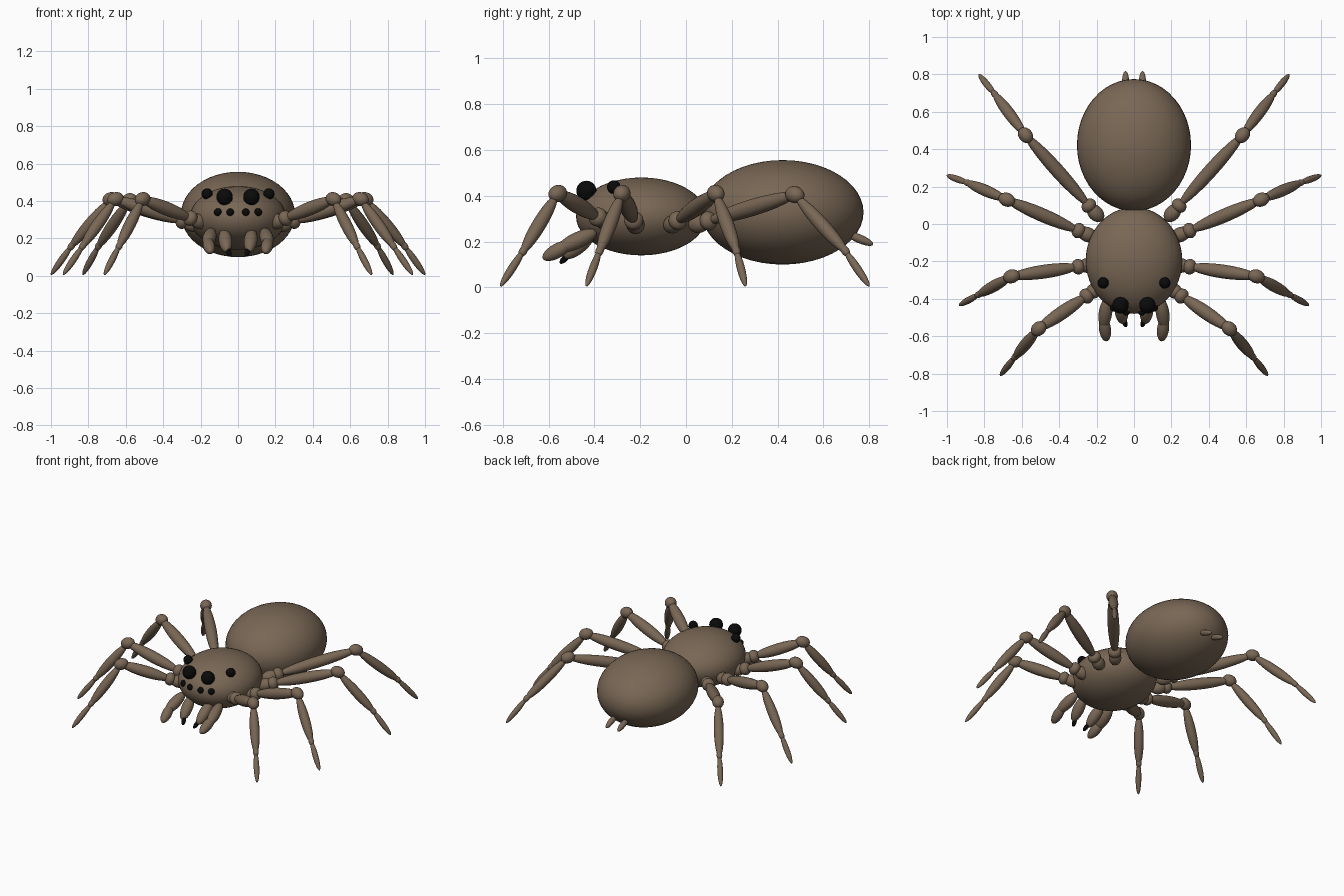
import bpy
from mathutils import Vector

cube = bpy.data.objects.get("Cube")
if cube:
    bpy.data.objects.remove(cube, do_unlink=True)


def material(name, color):
    m = bpy.data.materials.new(name)
    m.use_nodes = True
    m.diffuse_color = (*color, 1)
    bsdf = m.node_tree.nodes["Principled BSDF"]
    bsdf.inputs["Base Color"].default_value = (*color, 1)
    bsdf.inputs["Roughness"].default_value = 0.7
    return m


BROWN = material("brown", (0.19, 0.135, 0.09))
BLACK = material("black", (0.003, 0.003, 0.003))


def ellipsoid(name, center, radii, mat=BROWN, axis=None, segments=24):
    """Smooth ellipsoid, its local z optionally turned along an axis."""
    bpy.ops.mesh.primitive_uv_sphere_add(segments=segments, ring_count=segments // 2,
                                         radius=1, location=center)
    ob = bpy.context.object
    ob.name = name
    ob.scale = radii
    if axis is not None:
        ob.rotation_euler = axis.to_track_quat("Z", "Y").to_euler()
    ob.data.materials.append(mat)
    bpy.ops.object.shade_smooth()
    return ob


def spindle(name, start, end, r, mat=BROWN):
    """Long ellipsoid reaching from start to end."""
    a, b = Vector(start), Vector(end)
    return ellipsoid(name, (a + b) / 2, (r, r, (b - a).length / 2), mat, b - a)


# Body
ellipsoid("abdomen", (0, 0.422, 0.328), (0.305, 0.353, 0.228), segments=48)
ellipsoid("head_thorax", (0, -0.195, 0.31), (0.258, 0.285, 0.17), segments=48)

# Leg joints on the left side: hip, knee, ankle, foot tip
LEGS = {
    "front": ((0.235, -0.372, 0.30), (0.51, -0.56, 0.41), (0.635, -0.71, 0.16), (0.715, -0.81, 0.005)),
    "second": ((0.275, -0.225, 0.285), (0.655, -0.28, 0.41), (0.83, -0.377, 0.16), (0.935, -0.435, 0.005)),
    "third": ((0.275, -0.045, 0.285), (0.68, 0.13, 0.41), (0.89, 0.22, 0.16), (1.0, 0.26, 0.005)),
    "rear": ((0.225, 0.08, 0.285), (0.58, 0.475, 0.405), (0.745, 0.695, 0.16), (0.83, 0.80, 0.005)),
}

for side, s in (("left", 1), ("right", -1)):

    def at(x, y, z):
        return Vector((s * x, y, z))

    # Legs
    for label, points in LEGS.items():
        hip, knee, ankle, tip = (at(*p) for p in points)
        thigh = (knee - hip).normalized()
        shin = (ankle - knee).normalized()
        lower = (tip - ankle).normalized()
        tag = f"{side}_{label}"
        ellipsoid(f"{tag}_hip", hip - thigh * 0.03, (0.04, 0.04, 0.055), axis=thigh)
        ellipsoid(f"{tag}_hip_ring", hip + thigh * 0.025, (0.042, 0.042, 0.035), axis=thigh)
        spindle(f"{tag}_thigh", hip + thigh * 0.02, knee + thigh * 0.01, 0.037)
        ellipsoid(f"{tag}_knee", knee, (0.037, 0.037, 0.046), axis=thigh + shin)
        spindle(f"{tag}_shin", knee + shin * 0.01, ankle + shin * 0.015, 0.031)
        ellipsoid(f"{tag}_ankle", ankle, (0.018, 0.018, 0.03), axis=lower)
        spindle(f"{tag}_foot", ankle - lower * 0.005, tip, 0.018)

    # Feelers and jaws
    spindle(f"{side}_feeler_base", at(0.14, -0.39, 0.245), at(0.165, -0.56, 0.165), 0.036)
    spindle(f"{side}_feeler_tip", at(0.163, -0.50, 0.195), at(0.147, -0.625, 0.125), 0.032)
    spindle(f"{side}_jaw", at(0.075, -0.40, 0.245), at(0.06, -0.53, 0.13), 0.036)
    spindle(f"{side}_fang", at(0.057, -0.505, 0.15), at(0.042, -0.55, 0.105), 0.014, BLACK)

    # Eyes
    for label, pos, r in (("main_eye", (0.072, -0.435, 0.422), 0.044),
                          ("upper_eye", (0.165, -0.315, 0.438), 0.03),
                          ("inner_small_eye", (0.041, -0.47, 0.34), 0.02),
                          ("outer_small_eye", (0.107, -0.447, 0.34), 0.021)):
        ellipsoid(f"{side}_{label}", at(*pos), (r, r, r), BLACK)

    # Spinnerets
    spindle(f"{side}_spinneret", at(0.045, 0.70, 0.237), at(0.045, 0.817, 0.187), 0.019)
